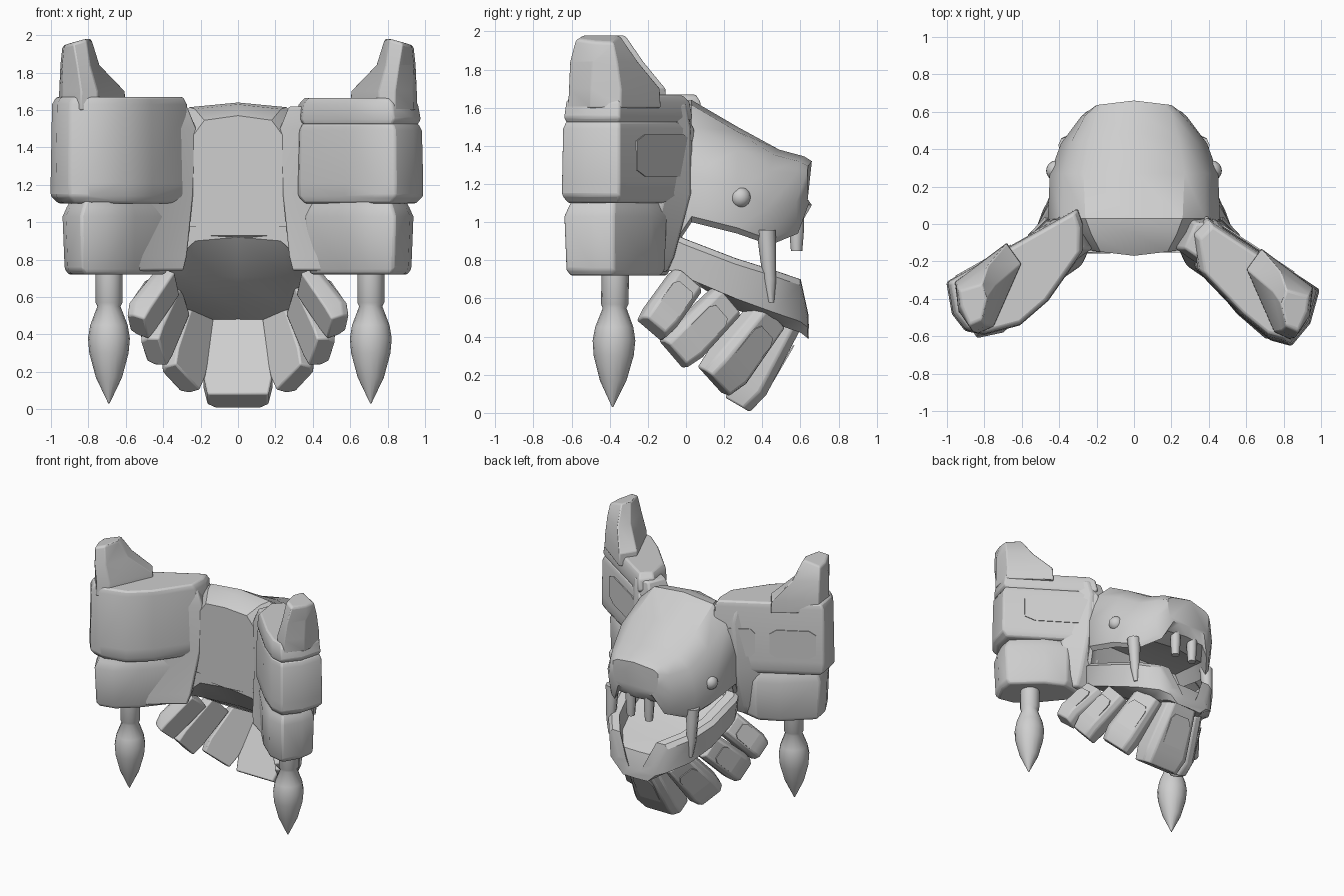
import bpy, bmesh, math
from mathutils import Vector

cube = bpy.data.objects.get("Cube")
if cube:
    bpy.data.objects.remove(cube, do_unlink=True)

mat = bpy.data.materials.new("light_grey")
mat.use_nodes = True
GREY = (0.62, 0.62, 0.62, 1)
mat.diffuse_color = GREY
mat.node_tree.nodes["Principled BSDF"].inputs["Base Color"].default_value = GREY


def finish(name, bm, bevel=0.0, angle=35):
    bmesh.ops.recalc_face_normals(bm, faces=bm.faces)
    mesh = bpy.data.meshes.new(name)
    bm.to_mesh(mesh)
    bm.free()
    mesh.materials.append(mat)
    ob = bpy.data.objects.new(name, mesh)
    bpy.context.collection.objects.link(ob)
    if bevel:
        mod = ob.modifiers.new("Bevel", "BEVEL")
        mod.width, mod.segments, mod.limit_method = bevel, 2, "ANGLE"
        mod.angle_limit = math.radians(30)
    bpy.ops.object.select_all(action="DESELECT")
    ob.select_set(True)
    bpy.context.view_layer.objects.active = ob
    bpy.ops.object.shade_smooth_by_angle(angle=math.radians(angle))


def loft(name, rings, bevel=0.0, angle=35):
    """Join closed rings of equal length and cap both ends."""
    bm = bmesh.new()
    loops = [[bm.verts.new(p) for p in ring] for ring in rings]
    n = len(loops[0])
    for a, b in zip(loops, loops[1:]):
        for i in range(n):
            j = (i + 1) % n
            bm.faces.new((a[i], a[j], b[j], b[i]))
    bm.faces.new(loops[0])
    bm.faces.new(loops[-1])
    finish(name, bm, bevel, angle)


def mirrored_ring(y, half, bow):
    """Half section from bottom centre to top centre, closed across x = 0."""
    other = [(-x, z) for x, z in half[-2:0:-1]]
    return [Vector((x, y - bow * abs(x), z)) for x, z in half + other]


def spin(name, x, y, profile, sides=16, lean=0.0):
    top = profile[0][1]
    loft(name, [[Vector((x + r * math.cos(2 * math.pi * i / sides),
                         y + r * math.sin(2 * math.pi * i / sides) + lean * (top - z), z))
                 for i in range(sides)] for r, z in profile], angle=50)


def plate(name, centre, u, v, n, hu, hv, cut=0.7):
    """Thin eight-sided panel lying on a surface."""
    shape = [(-1, -cut), (-cut, -1), (cut, -1), (1, -cut),
             (1, cut), (cut, 1), (-cut, 1), (-1, cut)]
    loft(name, [[centre + u * hu * a + v * hv * b + n * d for a, b in shape]
                for d in (-0.004, 0.004)])


# Skull and snout: y, lip z, top z, lip / middle / top width, palate rise, bow
skull = []
for y, zb, zt, wb, wm, wt, rise, bow in [
        (-0.17, 0.93, 1.57, 0.36, 0.31, 0.18, 0, -0.12),
        (-0.05, 0.88, 1.63, 0.42, 0.42, 0.23, 0, 0),
        (0.03, 1.00, 1.64, 0.46, 0.46, 0.26, 0.15, 0),
        (0.27, 0.94, 1.50, 0.43, 0.45, 0.27, 0.2, 0),
        (0.49, 0.88, 1.38, 0.36, 0.39, 0.24, 0.2, 0.15),
        (0.62, 0.94, 1.345, 0.25, 0.28, 0.20, 0.2, 0.15),
        (0.66, 1.09, 1.32, 0.18, 0.20, 0.16, 0, 0.12)]:
    h = zt - zb
    roof = zb + rise * h
    skull.append(mirrored_ring(y, [
        (0, roof), (wb - 0.08, roof), (wb - 0.03, zb), (wb, zb + 0.03),
        (wm, zb + 0.4 * h), ((wm + wt) / 2 + 0.02, zb + 0.78 * h), (wt, zt - 0.025), (0, zt)], bow))
loft("skull_and_snout", skull, angle=32)

# Lower jaw with a hollow top: y, top z, bottom z, width, underside arch, hollow depth
jaw = []
for y, zt, zb, w, arch, depth in [
        (-0.14, 0.98, 0.72, 0.38, 0.20, 0.0), (0.02, 0.91, 0.65, 0.45, 0.06, 0.08),
        (0.28, 0.81, 0.54, 0.43, 0, 0.11), (0.47, 0.75, 0.47, 0.37, 0, 0.11),
        (0.61, 0.70, 0.42, 0.26, 0, 0.11), (0.645, 0.52, 0.39, 0.18, 0, 0.06)]:
    floor = zt - depth
    jaw.append(mirrored_ring(y, [
        (0, zb + arch), (0.6 * w, zb + 0.9 * arch), (0.95 * w, zb + 0.06), (w, zt - 0.03),
        (w - 0.03, zt), (w - 0.10, zt), (w - 0.13, floor), (0, floor)], 0.05))
loft("lower_jaw", jaw, angle=32)


def scaled(poly, s, z, sx, dx=0.0, dy=0.0):
    cx = sum(p[0] for p in poly) / len(poly)
    cy = sum(p[1] for p in poly) / len(poly)
    return [Vector((sx * (cx + dx + (x - cx) * s), cy + (y - cy) * s + dy, z)) for x, y in poly]


LEFT_EAR = [(0.30, -0.03), (0.38, 0.05), (0.99, -0.35), (0.94, -0.53),
            (0.84, -0.65), (0.73, -0.62), (0.57, -0.49), (0.33, -0.24)]
RIGHT_EAR = [(0.27, 0.0), (0.30, 0.085), (1.0, -0.31), (0.97, -0.48), (0.90, -0.57),
             (0.80, -0.59), (0.61, -0.54), (0.46, -0.41), (0.27, -0.14)]
CHEEK = [(0.36, -0.14), (0.56, -0.10), (0.72, -0.18), (0.94, -0.38),
         (0.92, -0.50), (0.84, -0.64), (0.70, -0.61), (0.55, -0.48), (0.36, -0.25)]
ROOT = [(0.20, -0.13), (0.28, 0.05), (0.44, 0.04), (0.58, -0.10), (0.52, -0.38), (0.36, -0.24)]
HORN = [(0.60, -0.24), (0.68, -0.13), (0.96, -0.34), (0.94, -0.50), (0.84, -0.62), (0.75, -0.58)]
HORN_MID = [(0.74, -0.36), (0.78, -0.25), (0.95, -0.36), (0.94, -0.49), (0.86, -0.61), (0.79, -0.57)]
HORN_TIP = [(0.78, -0.42), (0.81, -0.34), (0.94, -0.38), (0.93, -0.47), (0.88, -0.58), (0.81, -0.55)]

for side, sx, ear, dy, seam, panels in (
        ("left", 1, LEFT_EAR, 0.0, 1.53, [(0.42, 0.26)]),
        ("right", -1, RIGHT_EAR, 0.03, 1.67, [(0.24, 0.11), (0.72, 0.17)])):
    # Ear block, cheek block, the root joining them to the skull, and horn
    loft(side + "_ear_block", [scaled(ear, s, z, sx) for s, z in
         ((0.90, 1.10), (1.01, 1.14), (1.01, 1.21), (0.99, seam - 0.04), (0.93, seam))], 0.012)
    loft(side + "_cheek_block", [scaled(CHEEK, s, z, sx, 0, dy) for s, z in
         ((0.88, 0.72), (0.96, 0.75), (1.0, 1.03), (0.92, 1.08), (0.8, 1.14))], 0.012)
    loft(side + "_ear_root", [scaled(ROOT, s, z, sx, dx, shift) for s, z, dx, shift in
         ((0.75, 0.74, 0.04, -0.10), (0.85, 0.82, 0.04, -0.08), (0.97, 1.15, 0.03, -0.01),
          (0.9, 1.50, 0, 0), (0.75, 1.62, 0.02, 0))], 0.012)
    if seam < 1.6:
        loft(side + "_ear_shoulder", [scaled(ear, s, z, sx) for s, z in
             ((0.92, 1.52), (0.97, 1.55), (0.93, 1.63), (0.84, 1.665))], 0.01)
    horn = [scaled(poly, s, z, sx, 0, dy) for poly, s, z in
            ((HORN, 1, 1.60), (HORN, 0.98, 1.70), (HORN_MID, 1, 1.84),
             (HORN_TIP, 1, 1.97), (HORN_TIP, 0.85, 1.98))]
    for ring in horn[-2:]:
        for p in ring:
            p.z -= 0.3 * max(0, abs(p.x) - 0.82)
    loft(side + "_horn", horn, 0.008)

    # Panels on the outer face of the ear
    start, end = [Vector((sx * x, y, 1.35)) for x, y in ear[1:3]]
    along = (end - start).normalized()
    out = Vector((-along.y * sx, along.x * sx, 0))
    for i, (t, half) in enumerate(panels):
        plate(f"{side}_ear_panel_{i + 1}", start.lerp(end, t) + out * 0.003,
              along, Vector((0, 0, 1)), out, half, 0.11)

    # Hanging charm
    spin(side + "_charm", sx * 0.70 + 0.01, -0.37,
         [(0.072, 0.76), (0.072, 0.57), (0.062, 0.55), (0.10, 0.45), (0.112, 0.38),
          (0.105, 0.30), (0.07, 0.17), (0.003, 0.03)], lean=-0.02)

    # Cheek knob and teeth
    bm = bmesh.new()
    bmesh.ops.create_uvsphere(bm, u_segments=16, v_segments=10, radius=0.055)
    bmesh.ops.translate(bm, verts=bm.verts, vec=(sx * 0.415, 0.285, 1.13))
    finish(side + "_cheek_knob", bm, angle=60)
    spin(side + "_long_fang", sx * 0.355, 0.42,
         [(0.05, 0.96), (0.045, 0.86), (0.035, 0.70), (0.015, 0.58)], 8, 0.07)
    spin(side + "_front_tooth", sx * 0.08, 0.58,
         [(0.04, 1.10), (0.038, 0.95), (0.03, 0.85)], 8)


def beard_plate(name, top, bottom, facing, w_top, w_bottom, thick):
    """Tapered slab hanging from the jaw; top and bottom lie on its outer face."""
    top, bottom = Vector(top), Vector(bottom)
    down = (bottom - top).normalized()
    out = Vector(facing)
    out = (out - down * out.dot(down)).normalized()
    across = down.cross(out)
    rings = []
    for t, w, inset in ((-0.1, w_top, 0.02), (0.75, w_bottom, 0), (1.0, w_bottom * 0.88, 0.03)):
        c = top.lerp(bottom, t) - out * inset
        back = -out * (thick - inset)
        a, b = across * w / 2, across * w * 0.36
        rings.append([c + b, c - b, c - a - out * 0.04, c - a + back,
                      c + a + back, c + a - out * 0.04])
    loft(name, rings, 0.01)
    plate(name + "_panel", top.lerp(bottom, 0.42) - out * 0.007, across, down, out,
          w_top * 0.34, (bottom - top).length * 0.30)


# Beard of slabs around the jaw
beard_plate("beard_plate_centre", (0, 0.60, 0.40), (0, 0.36, -0.01), (0, 1, -0.5), 0.26, 0.37, 0.18)
for side, sx in (("left", 1), ("right", -1)):
    for i, (top, bottom, facing, wt, wb) in enumerate([
            ((0.29, 0.46, 0.46), (0.38, 0.20, 0.14), (0.8, 0.6, -0.2), 0.22, 0.26),
            ((0.42, 0.22, 0.56), (0.53, -0.03, 0.31), (1, 0.25, -0.1), 0.20, 0.22),
            ((0.46, 0.02, 0.69), (0.61, -0.14, 0.47), (1, 0.1, -0.1), 0.19, 0.19)]):
        flip = lambda p: (sx * p[0], p[1], p[2])
        beard_plate(f"{side}_beard_plate_{i + 1}", flip(top), flip(bottom), flip(facing), wt, wb, 0.14)
